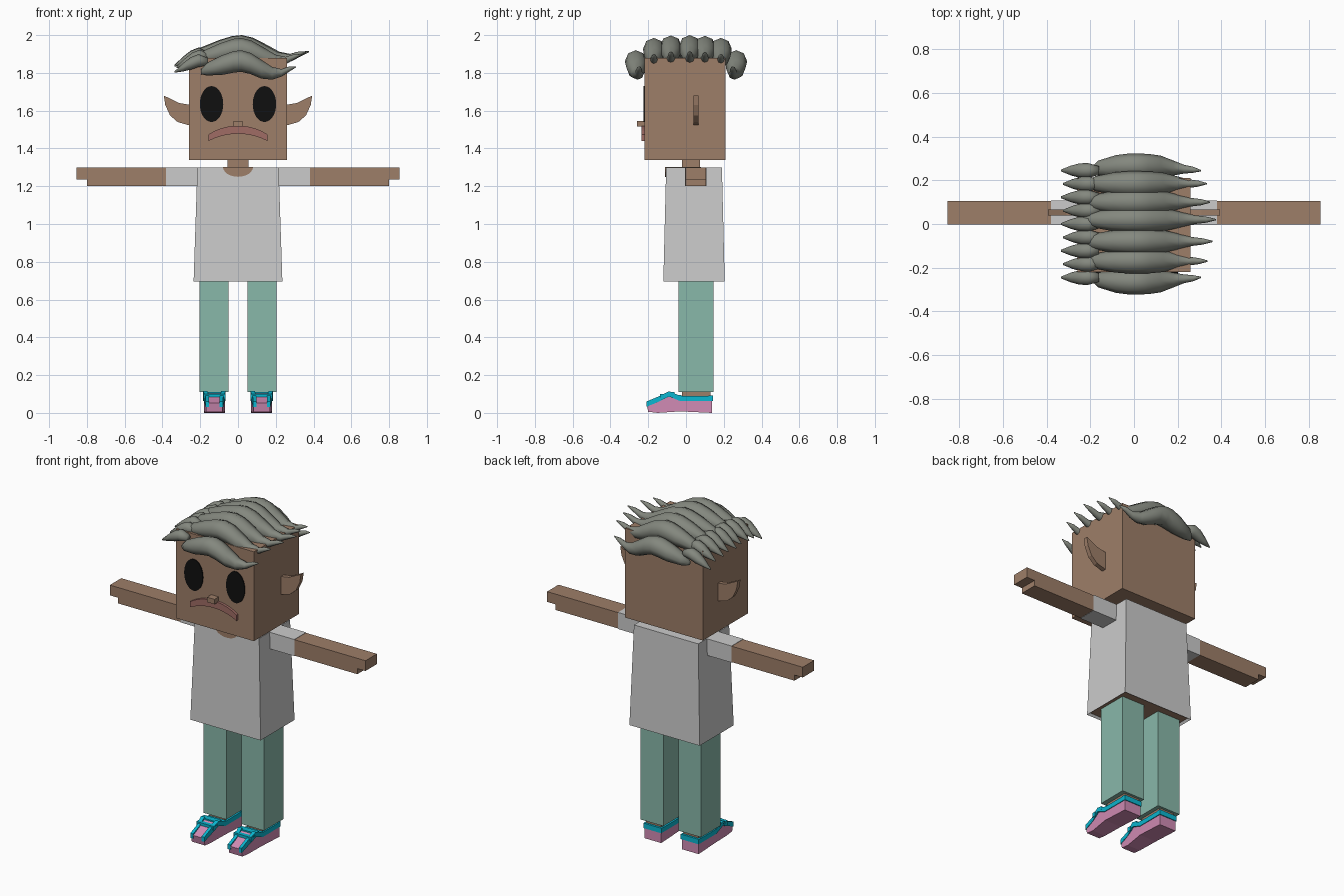
import bpy, bmesh
from math import pi, cos, sin

if "Cube" in bpy.data.objects:
    bpy.data.objects.remove(bpy.data.objects["Cube"], do_unlink=True)


def material(name, r, g, b):
    m = bpy.data.materials.new(name)
    m.use_nodes = True
    m.diffuse_color = (r, g, b, 1)
    m.node_tree.nodes["Principled BSDF"].inputs["Base Color"].default_value = (r, g, b, 1)
    return m


SKIN = material("skin", .34, .21, .14)
SHIRT = material("shirt_grey", .6, .6, .6)
TEAL = material("trouser_teal", .25, .48, .4)
PINK = material("shoe_pink", .64, .26, .46)
CYAN = material("shoe_cyan", .003, .47, .63)
HAIR = material("hair_grey", .23, .245, .21)
LIPS = material("lip_red", .35, .15, .13)
BLACK = material("eye_black", .005, .005, .005)


def finish(name, bm, *mats, smooth=False):
    bmesh.ops.recalc_face_normals(bm, faces=bm.faces)
    for f in bm.faces:
        f.smooth = smooth
    me = bpy.data.meshes.new(name)
    bm.to_mesh(me)
    bm.free()
    for m in mats:
        me.materials.append(m)
    ob = bpy.data.objects.new(name, me)
    bpy.context.collection.objects.link(ob)
    return ob


def loft(bm, rings):
    """Skin a closed tube through rings of equal length."""
    loops = [[bm.verts.new(p) for p in ring] for ring in rings]
    n = len(loops[0])
    for a, b in zip(loops, loops[1:]):
        for i in range(n):
            j = (i + 1) % n
            bm.faces.new((a[i], a[j], b[j], b[i]))
    bm.faces.new(loops[0])
    bm.faces.new(loops[-1])


def prism(name, pts, axis, a, b, mat):
    """Extrude an outline, (x, z) along y or (y, z) along x."""
    place = (lambda p, d: (p[0], d, p[1])) if axis == "y" else (lambda p, d: (d, p[0], p[1]))
    bm = bmesh.new()
    loft(bm, [[place(p, d) for p in pts] for d in (a, b)])
    return finish(name, bm, mat)


def rect(x0, x1, y0, y1, z):
    return [(x0, y0, z), (x1, y0, z), (x1, y1, z), (x0, y1, z)]


def box(name, x, y, z, mat):
    x = sorted(x)
    bm = bmesh.new()
    loft(bm, [rect(*x, *y, h) for h in z])
    return finish(name, bm, mat)


# Head and neck
box("head", (-.26, .26), (-.22, .21), (1.34, 1.88), SKIN)
box("neck", (-.055, .055), (-.02, .075), (1.28, 1.35), SKIN)
box("nose", (-.025, .025), (-.26, -.215), (1.515, 1.545), SKIN)

# Frowning mouth
arc = [i / 5 - 1 for i in range(11)]
upper = [(t * .155, 1.52 - .045 * abs(t) ** 2.2) for t in arc]
lower = [(t * .155, 1.478 - .038 * t * t) for t in reversed(arc)]
prism("mouth", upper + lower, "y", -.235, -.215, LIPS)

# Shirt with an open hem showing the body inside
bm = bmesh.new()
loft(bm, [rect(-.235, .235, -.12, .205, .695), rect(-.215, .215, -.105, .19, 1.3)])
bmesh.ops.recalc_face_normals(bm, faces=bm.faces)
hem = [f for f in bm.faces if f.normal.z < -.9]
bmesh.ops.inset_region(bm, faces=hem, thickness=.015)
for f in hem:
    f.material_index = 1
    for v in f.verts:
        v.co.z += .012
finish("shirt", bm, SHIRT, SKIN)

# Neckline
scoop = [(.08 * cos(pi + pi * i / 12), 1.303 + .053 * sin(pi + pi * i / 12)) for i in range(13)]
prism("neckline", scoop, "y", -.111, -.103, SKIN)
box("neckline_top", (-.08, .08), (-.108, .08), (1.297, 1.303), SKIN)


def shoe(side, s):
    """Low shoe with side trims, a heel band and lacing straps."""
    cx = s * .125

    def part(name, pts, a, b, mat):
        ob = prism(side + name, pts, "x", cx + a, cx + b, mat)
        for v in ob.data.vertices:
            if v.co.y < -.15:
                v.co.x = cx + (v.co.x - cx) * .78
        return ob

    ridge = [(-.21, .06), (-.15, .085), (-.09, .115), (-.03, .09), (.138, .09)]
    part("shoe_body", [(.138, 0), (-.03, .008), (-.15, 0), (-.2, .006)]
         + [(y, z - .008) for y, z in ridge], -.056, .056, PINK)
    trim = ridge + [(y, z - .028) for y, z in reversed(ridge)]
    for a, b in ((-.06, -.036), (.036, .06)):
        part("shoe_trim", trim, a, b, CYAN)
    for y, z, w in ((-.125, .094, .012), (-.08, .105, .018), (-.035, .088, .012)):
        part("shoe_strap", [(y - w, z - .02), (y + w, z - .02), (y + w, z + .006),
                            (y - w, z + .006)], -.058, .058, CYAN)
    part("heel_band", [(.12, .062), (.143, .062), (.143, .092), (.12, .092)], -.06, .06, CYAN)
    box(side + "ankle", (cx - .05, cx + .05), (-.02, .13), (.08, .115), SKIN)


# Paired parts
for side, s in (("left_", 1), ("right_", -1)):
    eye = [(s * .14 + .062 * cos(pi * i / 16), 1.635 + .095 * sin(pi * i / 16)) for i in range(32)]
    prism(side + "eye", eye, "y", -.226, -.218, BLACK)
    ear = [(.25, 1.63), (.31, 1.64), (.393, 1.68), (.385, 1.63), (.36, 1.575), (.32, 1.54), (.25, 1.52)]
    prism(side + "ear", [(s * x, z) for x, z in ear], "y", .04, .067, SKIN)
    box(side + "sleeve", (s * .2, s * .38), (-.005, .108), (1.2, 1.3), SHIRT)
    hand = [(.37, 1.202), (.8, 1.202), (.8, 1.236), (.855, 1.236), (.855, 1.298), (.37, 1.298)]
    prism(side + "arm", [(s * x, z) for x, z in hand], "y", -.003, .106, SKIN)
    box(side + "leg", (s * .05, s * .203), (-.04, .145), (.11, .72), TEAL)
    shoe(side, s)


def lock(name, path, y, drop, stretch=1, bow=0):
    """Tapered lock running along x; path holds x, z and radius."""
    rings = []
    for x, z, r in path:
        cy = y + bow * (r - .03)
        rings.append([(x * stretch, cy + r * cos(pi * k / 4), z - drop + r * sin(pi * k / 4))
                      for k in range(8)])
    bm = bmesh.new()
    loft(bm, rings)
    finish(name, bm, HAIR, smooth=True)


# Long locks swept over the top of the head
sweep = [(-.24, 1.885, .012), (-.2, 1.9, .034), (-.1, 1.922, .052), (-.03, 1.938, .057),
         (.02, 1.943, .057), (.08, 1.93, .056), (.15, 1.9, .05), (.22, 1.878, .034),
         (.28, 1.88, .02), (.33, 1.9, .014), (.375, 1.912, .003)]
for y, drop, stretch in ((.255, .08, .82), (.185, .015, .89), (.1, .004, .93), (.02, 0, 1),
                         (-.08, .002, .96), (-.17, .015, .9), (-.255, .08, .82)):
    lock("long_lock", sweep, y, drop, stretch, bow=.4 * (y > .2) - .4 * (y < -.2))

# Short tufts at the other end
tuft = [(-.16, 1.895, .02), (-.21, 1.9, .034), (-.25, 1.885, .033), (-.29, 1.865, .022),
        (-.335, 1.84, .004)]
for i in range(9):
    t = i / 4 - 1
    lock("short_tuft", tuft, .245 * t, .035 * t ** 4, 1 - .03 * (i % 2))
